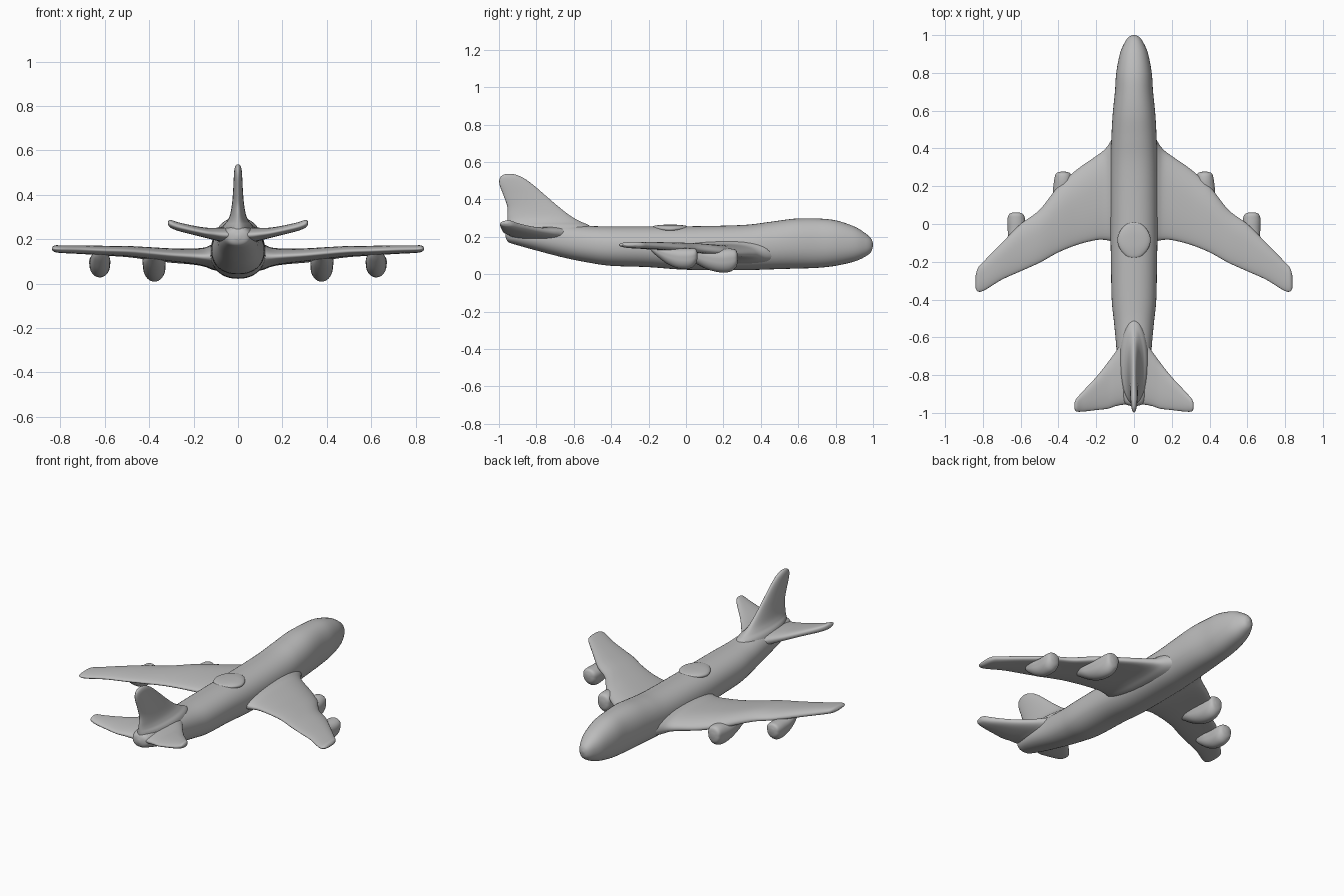
import bpy, bmesh, math
from mathutils import Vector

cube = bpy.data.objects.get("Cube")
if cube:
    bpy.data.objects.remove(cube, do_unlink=True)

grey = bpy.data.materials.new("plain grey")
grey.use_nodes = True
COLOUR = (0.5, 0.5, 0.5, 1)
grey.diffuse_color = COLOUR
grey.node_tree.nodes["Principled BSDF"].inputs["Base Color"].default_value = COLOUR

SIDES = 40


def spline(rows, steps=6):
    """Smoothly interpolate between the key section rows."""
    out = []
    for i in range(len(rows) - 1):
        p0, p1, p2, p3 = (rows[max(i - 1, 0)], rows[i], rows[i + 1],
                          rows[min(i + 2, len(rows) - 1)])
        for k in range(steps):
            t = k / steps
            out.append([0.5 * (2 * b + (c - a) * t + (2 * a - 5 * b + 4 * c - d) * t * t
                               + (3 * b - a - 3 * c + d) * t ** 3)
                        for a, b, c, d in zip(p0, p1, p2, p3)])
    return out + [list(rows[-1])]


def loft(name, rows, section, mirror=False):
    """Skin a closed surface through the section rings."""
    bm = bmesh.new()
    rings = []
    for row in spline(rows):
        rings.append([bm.verts.new(section(row, math.cos(a), math.sin(a)))
                      for a in (math.tau * k / SIDES for k in range(SIDES))])
    for r0, r1 in zip(rings, rings[1:]):
        for k in range(SIDES):
            j = (k + 1) % SIDES
            bm.faces.new((r0[k], r0[j], r1[j], r1[k]))
    bm.faces.new(rings[0])
    bm.faces.new(rings[-1])
    bmesh.ops.recalc_face_normals(bm, faces=bm.faces)
    mesh = bpy.data.meshes.new(name)
    bm.to_mesh(mesh)
    bm.free()
    mesh.materials.append(grey)
    obj = bpy.data.objects.new(name, mesh)
    bpy.context.collection.objects.link(obj)
    if mirror:
        obj.modifiers.new("Mirror", 'MIRROR')
    bpy.ops.object.select_all(action='DESELECT')
    obj.select_set(True)
    bpy.context.view_layer.objects.active = obj
    bpy.ops.object.shade_smooth_by_angle(angle=math.radians(60))
    return obj


def bulge(v, power):
    return math.copysign(abs(v) ** power, v)


# Section shapes
def body_section(row, c, s):            # y, half width, bottom, top
    y, w, lo, hi = row
    return Vector((w * bulge(c, 0.9), y, (lo + hi) / 2 + (hi - lo) / 2 * bulge(s, 0.9)))


def wing_section(row, c, s):            # x, leading y, trailing y, z, thickness, droop
    x, le, te, z, t, droop = row
    half = t / 2 * (0.85 + 0.15 * c)
    return Vector((x, (le + te) / 2 + (le - te) / 2 * bulge(c, 0.85),
                   z + half * bulge(s, 0.85) - droop * max(c, 0) ** 2))


def fin_section(row, c, s):             # z, leading y, trailing y, half width
    z, le, te, w = row
    return Vector((w * s, (le + te) / 2 + (le - te) / 2 * c, z))


def pod_section(row, c, s):             # y, x, z, half width, half height
    y, x, z, w, h = row
    flare = 1 + 0.25 * max(s, 0)
    return Vector((x + w * c * flare, y, z + h * s))


# Fuselage, nose towards +y
loft("fuselage", [
    (1.0, 0.006, 0.152, 0.165), (0.99, 0.028, 0.12, 0.19), (0.96, 0.05, 0.095, 0.218),
    (0.9, 0.075, 0.068, 0.255), (0.8, 0.094, 0.045, 0.288), (0.7, 0.101, 0.034, 0.298),
    (0.58, 0.113, 0.03, 0.297), (0.45, 0.12, 0.026, 0.28), (0.3, 0.124, 0.022, 0.263),
    (0.0, 0.125, 0.024, 0.256), (-0.2, 0.122, 0.038, 0.256), (-0.4, 0.118, 0.045, 0.256),
    (-0.52, 0.106, 0.062, 0.258), (-0.65, 0.094, 0.088, 0.268), (-0.8, 0.085, 0.127, 0.27),
    (-0.9, 0.07, 0.155, 0.262), (-0.95, 0.05, 0.172, 0.25), (-0.965, 0.01, 0.2, 0.22)],
    body_section)

# Low round cover on the spine
loft("spine_cover", [
    (0.012, 0.003, 0.24, 0.251), (0.0, 0.04, 0.235, 0.259), (-0.04, 0.075, 0.225, 0.264),
    (-0.085, 0.088, 0.22, 0.265), (-0.13, 0.075, 0.225, 0.264), (-0.17, 0.04, 0.235, 0.259),
    (-0.182, 0.003, 0.24, 0.251)], body_section)

# Swept wings with thick, filleted roots
loft("wings", [
    (0.05, 0.55, -0.12, 0.115, 0.15, 0.01), (0.11, 0.46, -0.095, 0.12, 0.135, 0.01),
    (0.15, 0.4, -0.085, 0.12, 0.1, 0.012), (0.2, 0.36, -0.085, 0.123, 0.083, 0.015),
    (0.3, 0.29, -0.11, 0.129, 0.07, 0.02), (0.4, 0.2, -0.15, 0.138, 0.062, 0.018),
    (0.5, 0.075, -0.205, 0.146, 0.055, 0.014), (0.6, 0.0, -0.25, 0.149, 0.05, 0.01),
    (0.7, -0.1, -0.295, 0.153, 0.045, 0.006), (0.79, -0.192, -0.35, 0.155, 0.04, 0.002),
    (0.825, -0.23, -0.358, 0.157, 0.035, 0), (0.838, -0.27, -0.34, 0.157, 0.012, 0)],
    wing_section, mirror=True)

# Engine pods merging into the wing underside
loft("inner_engines", [
    (0.277, 0.375, 0.085, 0.012, 0.012), (0.268, 0.375, 0.083, 0.036, 0.045),
    (0.235, 0.375, 0.075, 0.046, 0.062), (0.18, 0.377, 0.072, 0.05, 0.062),
    (0.11, 0.378, 0.083, 0.05, 0.055), (0.04, 0.38, 0.105, 0.045, 0.04),
    (-0.03, 0.38, 0.128, 0.02, 0.015)], pod_section, mirror=True)
loft("outer_engines", [
    (0.062, 0.625, 0.1, 0.012, 0.012), (0.052, 0.624, 0.095, 0.036, 0.04),
    (0.02, 0.623, 0.085, 0.046, 0.054), (-0.04, 0.622, 0.085, 0.045, 0.054),
    (-0.1, 0.621, 0.1, 0.042, 0.045), (-0.16, 0.62, 0.125, 0.03, 0.025),
    (-0.19, 0.62, 0.14, 0.012, 0.01)], pod_section, mirror=True)

# Tailplane, rising towards the tips
loft("tailplane", [
    (0.0, -0.6, -0.95, 0.218, 0.085, 0), (0.06, -0.63, -0.957, 0.219, 0.08, 0),
    (0.1, -0.68, -0.965, 0.223, 0.066, 0), (0.14, -0.735, -0.978, 0.228, 0.055, 0),
    (0.2, -0.81, -0.985, 0.24, 0.048, 0), (0.27, -0.885, -0.993, 0.257, 0.045, 0),
    (0.305, -0.925, -0.992, 0.27, 0.04, 0), (0.316, -0.95, -0.975, 0.273, 0.012, 0)],
    wing_section, mirror=True)

# Tail fin with a flared foot
loft("tail_fin", [
    (0.2, -0.48, -0.955, 0.085), (0.255, -0.51, -0.955, 0.07), (0.28, -0.56, -0.955, 0.05),
    (0.31, -0.615, -0.955, 0.036), (0.36, -0.68, -0.955, 0.027), (0.42, -0.75, -0.975, 0.022),
    (0.48, -0.82, -0.997, 0.019), (0.515, -0.87, -0.995, 0.016), (0.532, -0.91, -0.975, 0.01),
    (0.537, -0.935, -0.955, 0.003)], fin_section)
